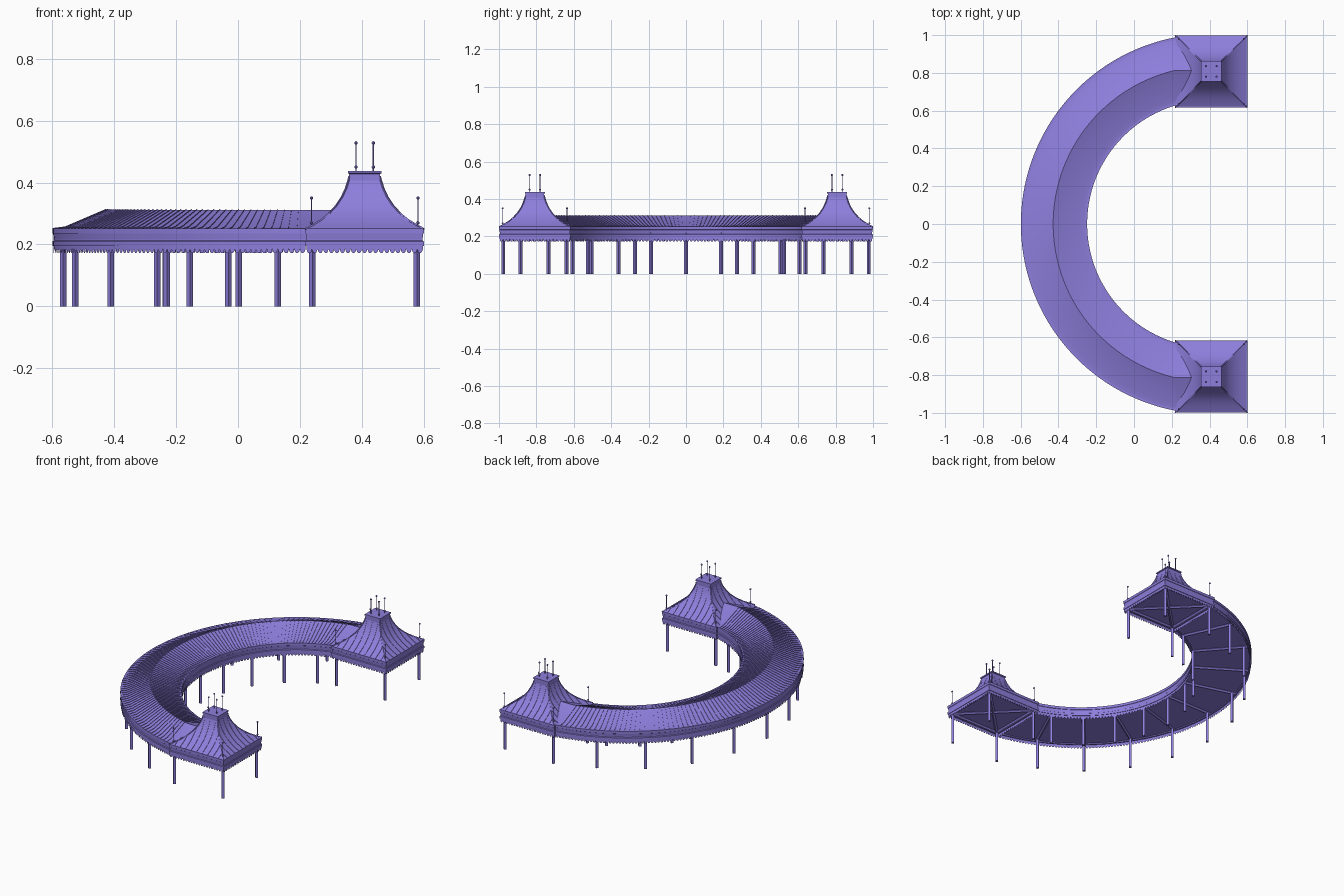
import bpy, bmesh, math
from mathutils import Vector

old = bpy.data.objects.get("Cube")
if old:
    bpy.data.objects.remove(old, do_unlink=True)

paint = bpy.data.materials.new("lavender paint")
paint.use_nodes = True
COLOUR = (0.27, 0.21, 0.72, 1)
paint.diffuse_color = COLOUR
paint.node_tree.nodes["Principled BSDF"].inputs["Base Color"].default_value = COLOUR

CX = 0.407                                # centre of the curved gallery
OUTER, RIDGE, INNER = 1.006, 0.835, 0.655
PX, PY, HALF = 0.409, 0.808, 0.191        # pavilion centre and half width
EAVE, TOP, CEILING = 0.25, 0.311, 0.202
STEP = math.radians(16.35)                # angle between gallery legs


def finish(name, bm, smooth=False):
    bmesh.ops.recalc_face_normals(bm, faces=bm.faces)
    mesh = bpy.data.meshes.new(name)
    bm.to_mesh(mesh)
    bm.free()
    mesh.materials.append(paint)
    obj = bpy.data.objects.new(name, mesh)
    bpy.context.collection.objects.link(obj)
    if smooth:
        bpy.ops.object.select_all(action='DESELECT')
        bpy.context.view_layer.objects.active = obj
        obj.select_set(True)
        bpy.ops.object.shade_smooth_by_angle(angle=math.radians(30))


def loft(bm, rings, closed_ring=True, closed_path=False, caps=False):
    """Join matching rings of points with quads."""
    vs = [[bm.verts.new(p) for p in ring] for ring in rings]
    n = len(vs[0])
    for i in range(len(vs) if closed_path else len(vs) - 1):
        a, b = vs[i], vs[(i + 1) % len(vs)]
        for j in range(n if closed_ring else n - 1):
            k = (j + 1) % n
            bm.faces.new((a[j], a[k], b[k], b[j]))
    if caps:
        bm.faces.new(vs[0])
        bm.faces.new(vs[-1])


def bar(bm, p, q, r, sides=4):
    """Straight rod between two points."""
    p, q = Vector(p), Vector(q)
    d = (q - p).normalized()
    u = d.orthogonal().normalized()
    w = d.cross(u)
    turn = [math.tau * (i + 0.5) / sides for i in range(sides)]
    loft(bm, [[c + (u * math.cos(t) + w * math.sin(t)) * r for t in turn] for c in (p, q)],
         caps=True)


def fin(bm, pts, height=0.003):
    """Thin upright seam standing on a roof line."""
    loft(bm, [[p, Vector(p) + Vector((0, 0, height))] for p in pts], closed_ring=False)


def ball(bm, p, r):
    made = bmesh.ops.create_uvsphere(bm, u_segments=8, v_segments=6, radius=r)
    bmesh.ops.translate(bm, verts=made["verts"], vec=p)


def radial(radius, a, z):
    return (CX - radius * math.cos(a), radius * math.sin(a), z)


def arc(radius, t, z):
    """Point on the gallery; t runs from -1 to 1 between the pavilions."""
    return radial(radius, t * math.acos((CX - PX + HALF) / radius), z)


def scallops(bm, path, count, z=0.196, depth=0.024):
    """Hanging strip of rounded teeth along a path function."""
    sub = 6
    rows = []
    for i in range(count * sub + 1):
        x, y = path(i / (count * sub))[:2]
        drop = depth * (0.45 + 0.55 * math.sqrt(math.sin(math.pi * (i % sub) / sub)))
        rows.append([(x, y, z), (x, y, z - drop)])
    loft(bm, rows, closed_ring=False)


# stepped fascia moulding: outward offset and height
FASCIA = [(0, 0.252), (0, 0.236), (-0.004, 0.233), (-0.004, 0.213),
          (0, 0.21), (0, 0.195), (-0.012, 0.195), (-0.012, 0.252)]

# --- curved gallery roof with flat ceiling, its ends run on into the pavilion roofs ---
SECTION = [(OUTER, EAVE), (OUTER - 0.04, 0.255), (RIDGE, TOP), (INNER + 0.04, 0.255), (INNER, EAVE)]
section = SECTION + [(INNER + 0.006, CEILING), (OUTER - 0.006, CEILING)]
reach = {RIDGE: 0.095, OUTER - 0.04: 0.02, INNER + 0.04: 0.02}
N = 96
bm = bmesh.new()
rings = [[arc(r, 2 * i / N - 1, z) for r, z in section] for i in range(N + 1)]
tips = [[Vector(arc(r, t, z)) + Vector((reach.get(r, 0.003), 0, 0)) for r, z in section]
        for t in (-1, 1)]
loft(bm, [tips[0]] + rings + [tips[1]], caps=True)
finish("gallery_roof", bm, True)

# --- standing seams on the gallery roof ---
bm = bmesh.new()
for i in range(1, N):
    fin(bm, [arc(r, 2 * i / N - 1, z) for r, z in SECTION])
finish("gallery_roof_seams", bm)

# --- gallery fascias and valances on both edges ---
for name, radius, side, teeth in (("outer", OUTER, 1, 150), ("inner", INNER, -1, 90)):
    bm = bmesh.new()
    loft(bm, [[arc(radius + side * d, 2 * i / N - 1, z) for d, z in FASCIA]
              for i in range(N + 1)], caps=True)
    finish(name + "_fascia", bm, True)
    bm = bmesh.new()
    scallops(bm, lambda u: arc(radius - side * 0.003, 2 * u - 1, 0), teeth)
    finish(name + "_valance", bm)

# --- gallery legs and cross beams ---
bm = bmesh.new()
beams = bmesh.new()
for i in range(-4, 5):
    a = i * STEP
    for r in (0.972, 0.668):
        bar(bm, radial(r, a, 0), radial(r, a, 0.22), 0.0105)
    bar(beams, radial(OUTER - 0.01, a, 0.199), radial(INNER + 0.01, a, 0.199), 0.0095)
finish("gallery_legs", bm)
finish("gallery_beams", beams)

# --- end pavilions ---
CORNERS = [(-1, -1), (1, -1), (1, 1), (-1, 1)]
SLOPE = [(HALF, 0.25), (0.17, 0.261), (0.142, 0.278), (0.115, 0.3), (0.092, 0.325),
         (0.074, 0.352), (0.061, 0.38), (0.053, 0.405), (0.049, 0.42)]
CAP = [(0.046, 0.412), (0.05, 0.412), (0.05, 0.428), (0.054, 0.43), (0.054, 0.437), (0.046, 0.437)]


def slope_line(offset):
    """Roof profile from the eave up to the hip, at a distance from the middle."""
    pts = [SLOPE[0]]
    for (h0, z0), (h1, z1) in zip(SLOPE, SLOPE[1:]):
        if h1 < offset:
            pts.append((offset, z0 + (z1 - z0) * (h0 - offset) / (h0 - h1)))
            break
        pts.append((h1, z1))
    return pts


for label, s in (("back", 1), ("front", -1)):
    cy = s * PY

    def spot(u, v, h, z):
        return (PX + u * h, cy + v * h, z)

    def square(h, z):
        return [spot(u, v, h, z) for u, v in CORNERS]

    # flared roof with flat ceiling
    bm = bmesh.new()
    loft(bm, [square(h, z) for h, z in [(HALF - 0.006, CEILING)] + SLOPE], caps=True)
    finish(label + "_pavilion_roof", bm, True)

    # upright seams on each slope, and hip rolls
    bm = bmesh.new()
    for k, (u, v) in enumerate(CORNERS):
        nx, ny = ((0, -1), (1, 0), (0, 1), (-1, 0))[k]
        for j in range(-4, 5):
            c = j * HALF / 5
            fin(bm, [(PX + nx * h - ny * c, cy + ny * h + nx * c, z)
                     for h, z in slope_line(abs(c))])
        hip = [spot(u, v, h, z) for h, z in SLOPE]
        for p, q in zip(hip, hip[1:]):
            bar(bm, p, q, 0.0035)
    finish(label + "_pavilion_seams", bm)

    # square crown on top
    bm = bmesh.new()
    loft(bm, [square(h, z) for h, z in CAP], caps=True)
    finish(label + "_pavilion_crown", bm)

    # fascia and hanging trims
    bm = bmesh.new()
    loft(bm, [[spot(u, v, HALF + d, z) for d, z in FASCIA] for u, v in CORNERS], closed_path=True)
    finish(label + "_pavilion_fascia", bm)
    bm = bmesh.new()
    for k in range(4):
        a, b = CORNERS[k], CORNERS[(k + 1) % 4]
        for h, teeth, z in ((HALF - 0.003, 21, 0.196), (0.0525, 7, 0.42)):
            p, q = Vector(spot(*a, h, 0)), Vector(spot(*b, h, 0))
            scallops(bm, lambda u: p.lerp(q, u), teeth, z)
    finish(label + "_pavilion_valance", bm)

    # legs, frame and diagonal braces
    bm = bmesh.new()
    beams = bmesh.new()
    for k, (u, v) in enumerate(CORNERS):
        bar(bm, spot(u, v, 0.169, 0), spot(u, v, 0.169, 0.22), 0.0105)
        bar(beams, spot(u, v, 0.169, 0.199), spot(*CORNERS[(k + 1) % 4], 0.169, 0.199), 0.0095)
        bar(beams, spot(u, v, 0.18, 0.199), spot(0, 0, 0, 0.199), 0.0095)
    finish(label + "_pavilion_legs", bm)
    finish(label + "_pavilion_braces", beams)

    # finials on the crown and at the eave corners
    bm = bmesh.new()
    for u, v in CORNERS:
        for h, low, high in ((0.028, 0.435, 0.528), (0.172, 0.255, 0.35)):
            bar(bm, spot(u, v, h, low), spot(u, v, h, high), 0.002, 6)
            ball(bm, spot(u, v, h, high), 0.0055)
            ball(bm, spot(u, v, h, low + 0.015), 0.0055)
    finish(label + "_pavilion_finials", bm, True)
